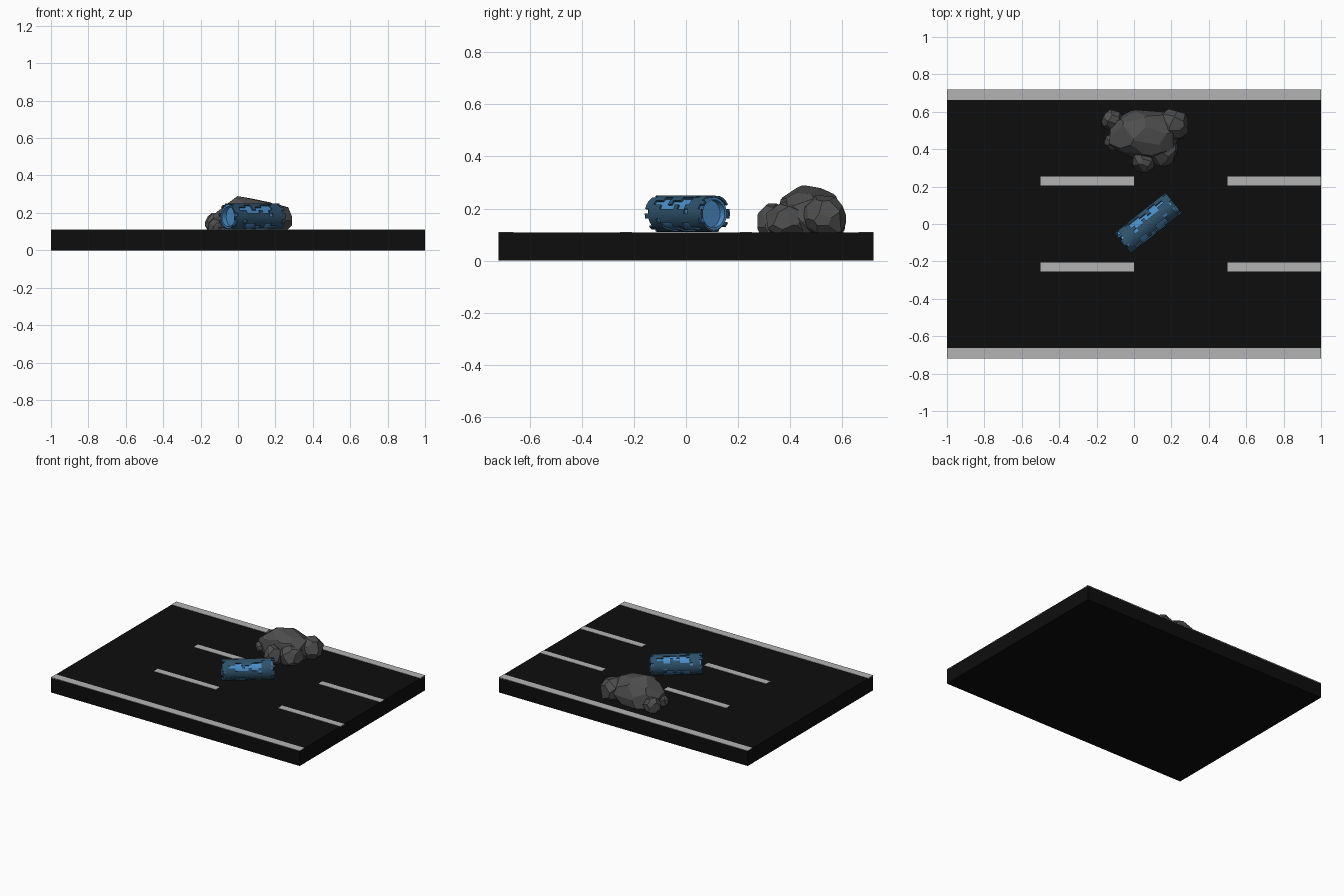
import bpy, bmesh, math, random
from mathutils import Vector

if "Cube" in bpy.data.objects:
    bpy.data.objects.remove(bpy.data.objects["Cube"])


def material(name, rgb):
    m = bpy.data.materials.new(name)
    m.diffuse_color = (*rgb, 1)
    m.use_nodes = True
    m.node_tree.nodes["Principled BSDF"].inputs["Base Color"].default_value = m.diffuse_color
    return m


ASPHALT = material("asphalt", (0.004, 0.004, 0.004))
PAINT = material("road_paint", (0.45, 0.45, 0.45))
STONE = material("stone", (0.075, 0.075, 0.075))
NAVY = material("dark_blue", (0.028, 0.085, 0.15))
BLUE = material("light_blue", (0.07, 0.27, 0.58))


def finish(name, bm, mat):
    bmesh.ops.recalc_face_normals(bm, faces=bm.faces)
    me = bpy.data.meshes.new(name)
    bm.to_mesh(me)
    bm.free()
    me.materials.append(mat)
    ob = bpy.data.objects.new(name, me)
    bpy.context.collection.objects.link(ob)
    return ob


def box(name, lo, hi, mat):
    bm = bmesh.new()
    bmesh.ops.create_cube(bm, size=1)
    for v in bm.verts:
        v.co = [(l + h) / 2 + c * (h - l) for l, h, c in zip(lo, hi, v.co)]
    return finish(name, bm, mat)


def smooth(ob):
    bpy.ops.object.select_all(action='DESELECT')
    ob.select_set(True)
    bpy.context.view_layer.objects.active = ob
    bpy.ops.object.shade_smooth_by_angle(angle=math.radians(30))


# Road slab with edge lines and lane dashes
TOP = 0.108
box("road_slab", (-1, -0.72, 0), (1, 0.72, TOP), ASPHALT)
for side, s in (("back", 1), ("front", -1)):
    y0, y1 = sorted((s * 0.663, s * 0.72))
    box(side + "_edge_line", (-1, y0, TOP - 0.004), (1, y1, TOP + 0.002), PAINT)
    y0, y1 = sorted((s * 0.207, s * 0.254))
    for i, x in enumerate((-0.5, 0.5)):
        box(f"{side}_lane_dash_{i}", (x, y0, TOP - 0.004), (x + 0.5, y1, TOP + 0.002), PAINT)


# Boulders: blocks chiselled by planes spread over an ellipsoid
def rock(name, centre, radii, cuts, seed):
    rng = random.Random(seed)
    bm = bmesh.new()
    bmesh.ops.create_cube(bm, size=2)
    planes = []
    for i in range(cuts):
        z = 1 - 2 * (i + 0.5) / cuts
        a = i * 2.39996 + rng.uniform(-0.25, 0.25)
        r = math.sqrt(1 - z * z)
        n = Vector((r * math.cos(a), r * math.sin(a), z + rng.uniform(-0.15, 0.15))).normalized()
        planes.append((n * rng.uniform(0.84, 0.97), n))
    floor = (TOP - 0.003 - centre[2]) / radii[2]
    planes.append((Vector((0, 0, floor)), Vector((0, 0, -1))))
    for co, n in planes:
        res = bmesh.ops.bisect_plane(bm, geom=bm.verts[:] + bm.edges[:] + bm.faces[:],
                                     plane_co=co, plane_no=n, clear_outer=True)
        edges = [e for e in res["geom_cut"] if isinstance(e, bmesh.types.BMEdge)]
        if len(edges) > 2:
            bmesh.ops.edgeloop_fill(bm, edges=edges)
    for v in bm.verts:
        v.co = [c + r * p for c, r, p in zip(centre, radii, v.co)]
    return finish(name, bm, STONE)


rock("main_boulder", (0.05, 0.48, 0.15), (0.2, 0.142, 0.14), 34, 4)
rock("right_boulder", (0.212, 0.535, 0.165), (0.082, 0.083, 0.09), 26, 8)
rock("front_right_rock", (0.15, 0.40, 0.15), (0.085, 0.09, 0.085), 26, 3)
rock("front_rock", (0.05, 0.335, 0.145), (0.065, 0.06, 0.075), 24, 5)
rock("left_back_rock", (-0.12, 0.555, 0.14), (0.056, 0.056, 0.06), 24, 6)
rock("left_front_rock", (-0.11, 0.44, 0.13), (0.052, 0.045, 0.05), 24, 7)

# Barrel: light core with recessed ends, wrapped in a dark shell with stepped openings
CENTRE, YAW, SEG, HALF = Vector((0.076, 0.005, 0.18)), math.radians(38.6), 24, 0.174


def surface(u, a, r):
    return (u, r * math.cos(a), r * math.sin(a))


def place(ob):
    ob.location, ob.rotation_euler = CENTRE, (0, 0, YAW)
    return ob


bm = bmesh.new()
profile = [(-0.135, 0.054), (-0.163, 0.054), (-0.163, 0.064),
           (0.163, 0.064), (0.163, 0.054), (0.135, 0.054)]
rings = [[bm.verts.new(surface(u, 2 * math.pi * i / SEG, r)) for i in range(SEG)] for u, r in profile]
for p, q in zip(rings, rings[1:]):
    for i in range(SEG):
        j = (i + 1) % SEG
        bm.faces.new((p[i], p[j], q[j], q[i]))
bm.faces.new(rings[0])
bm.faces.new(rings[-1])
smooth(place(finish("barrel_core", bm, BLUE)))

# One quarter of the shell, repeated four times around
PATTERN = ("################",
           ".###########.##.",
           "####..###...###.",
           "##....#.....####",
           "####....#..####.",
           ".##########.####")
COLS = len(PATTERN[0])
bm = bmesh.new()
grid = [[bm.verts.new(surface(-HALF + 2 * HALF * c / COLS, 2 * math.pi * i / SEG, 0.071))
         for c in range(COLS + 1)] for i in range(SEG)]
for i in range(SEG):
    row = PATTERN[i % 6] if (i // 6) % 2 else PATTERN[i % 6][::-1]
    j = (i + 1) % SEG
    for c in range(COLS):
        if row[c] == "#":
            bm.faces.new((grid[i][c], grid[j][c], grid[j][c + 1], grid[i][c + 1]))
bmesh.ops.delete(bm, geom=[v for v in bm.verts if not v.link_faces], context='VERTS')
# Thicken inwards: extrude the sheet and pull the copy towards the axis
ext = bmesh.ops.extrude_face_region(bm, geom=bm.faces[:], use_keep_orig=True)
for v in ext["geom"]:
    if isinstance(v, bmesh.types.BMVert):
        v.co.y *= 0.063 / 0.071
        v.co.z *= 0.063 / 0.071
smooth(place(finish("barrel_shell", bm, NAVY)))
